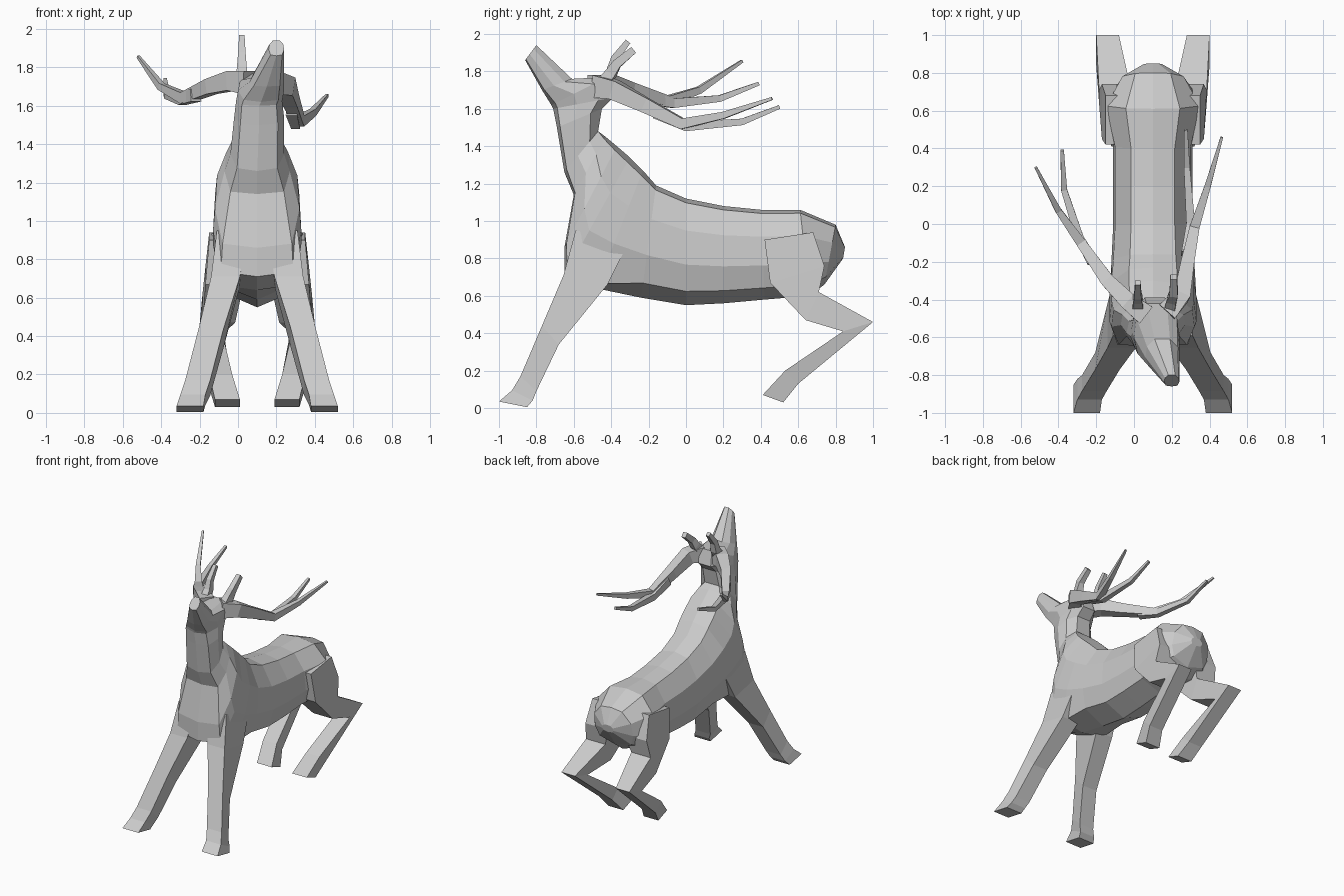
import bpy, bmesh
from mathutils import Vector

CX = 0.1  # the body's own mirror plane


def loft(name, rings):
    """Skin a list of equally sized point rings and cap both ends."""
    bm = bmesh.new()
    loops = [[bm.verts.new(p) for p in ring] for ring in rings]
    n = len(loops[0])
    for a, b in zip(loops, loops[1:]):
        for i in range(n):
            j = (i + 1) % n
            bm.faces.new((a[i], a[j], b[j], b[i]))
    bm.faces.new(loops[0])
    bm.faces.new(loops[-1][::-1])
    bmesh.ops.recalc_face_normals(bm, faces=bm.faces)
    me = bpy.data.meshes.new(name)
    bm.to_mesh(me)
    bm.free()
    ob = bpy.data.objects.new(name, me)
    bpy.context.collection.objects.link(ob)
    return ob


def section(a, b, cx, hw, shape):
    """Ring spanning point a to point b (y, z), with half width hw in x."""
    return [(cx + hw * w, a[0] + (b[0] - a[0]) * t, a[1] + (b[1] - a[1]) * t)
            for t, w in shape]


half = [(0.04, 0.55), (0.3, 0.95), (0.62, 1.0), (0.87, 0.82)]
BODY = [(0, 0)] + half + [(1, 0)] + [(t, -w) for t, w in reversed(half)]
neck_half = [(0.0, 0.45), (0.25, 0.9), (0.6, 1.0), (0.93, 0.75)]
NECK = [(0, 0)] + neck_half + [(1, 0)] + [(t, -w) for t, w in reversed(neck_half)]
CHEST = [(t, w) if t < 0.8 or t == 1 else (0.96, w) for t, w in BODY]
QUAD = [(0, -1), (0, 1), (1, 1), (1, -1)]

# Torso, neck and head: back point, belly/throat point, centre x, half width
torso = [
    ((0.85, 0.86), (0.84, 0.80), 0.1, 0.05),
    ((0.80, 0.98), (0.74, 0.66), 0.1, 0.17),
    ((0.61, 1.06), (0.66, 0.60), 0.1, 0.26),
    ((0.40, 1.06), (0.42, 0.58), 0.1, 0.21),
    ((0.20, 1.08), (0.20, 0.56), 0.1, 0.21),
    ((0.00, 1.12), (0.00, 0.55), 0.1, 0.21),
    ((-0.16, 1.19), (-0.24, 0.59), 0.1, 0.22),
]
chest = [
    ((-0.23, 1.27), (-0.48, 0.64), 0.1, 0.23),
    ((-0.30, 1.34), (-0.65, 0.71), 0.1, 0.23),
    ((-0.37, 1.40), (-0.65, 0.86), 0.1, 0.22),
    ((-0.43, 1.45), (-0.60, 1.14), 0.1, 0.17),
]
neck = [
    ((-0.47, 1.48), (-0.65, 1.26), 0.1, 0.14),
    ((-0.45, 1.60), (-0.69, 1.50), 0.11, 0.13),
    ((-0.39, 1.66), (-0.71, 1.60), 0.11, 0.12),
    ((-0.42, 1.77), (-0.72, 1.62), 0.12, 0.12),
    ((-0.61, 1.76), (-0.77, 1.70), 0.15, 0.09),
    ((-0.80, 1.94), (-0.86, 1.86), 0.2, 0.04),
]
loft("body_and_head", [section(*r, BODY) for r in torso]
     + [section(*r, CHEST) for r in chest]
     + [section(*r, NECK) for r in neck])

# Legs: front edge, rear edge, offset from body centre, half width
front_leg = [
    ((-0.59, 0.95), (-0.30, 0.90), 0.13, 0.08),
    ((-0.655, 0.71), (-0.42, 0.66), 0.165, 0.075),
    ((-0.77, 0.44), (-0.68, 0.34), 0.24, 0.065),
    ((-0.885, 0.17), (-0.80, 0.09), 0.31, 0.065),
    ((-0.93, 0.095), (-0.82, 0.04), 0.335, 0.065),
    ((-1.00, 0.035), (-0.85, 0.005), 0.35, 0.07),
]
hind_leg = [
    ((0.42, 0.90), (0.68, 0.94), 0.14, 0.11),
    ((0.45, 0.67), (0.74, 0.76), 0.17, 0.10),
    ((0.64, 0.47), (0.71, 0.62), 0.20, 0.085),
    ((0.84, 0.41), (1.00, 0.46), 0.24, 0.06),
    ((0.53, 0.20), (0.60, 0.13), 0.19, 0.06),
    ((0.41, 0.07), (0.52, 0.03), 0.155, 0.065),
]
for side, s in (("left", -1), ("right", 1)):
    for part, leg in (("front_leg", front_leg), ("hind_leg", hind_leg)):
        loft(f"{part}_{side}",
             [section(a, b, CX + s * off, hw, QUAD) for a, b, off, hw in leg])


def tine(name, path, r0, r1):
    """Tapered four-sided branch along a path."""
    pts = [Vector(p) for p in path]
    rings = []
    for i, p in enumerate(pts):
        d = (pts[min(i + 1, len(pts) - 1)] - pts[max(i - 1, 0)]).normalized()
        u = d.cross(Vector((0, 0, 1))).normalized()
        v = u.cross(d)
        r = r0 + (r1 - r0) * i / (len(pts) - 1)
        rings.append([p + r * (u * a + v * b * 1.1)
                      for a, b in ((-1, -1), (1, -1), (1, 1), (-1, 1))])
    loft(name, rings)


# Left antler
tine("antler_beam_left", [(0.06, -0.48, 1.72), (-0.03, -0.41, 1.73), (-0.14, -0.30, 1.70),
                          (-0.28, -0.10, 1.64), (-0.40, 0.07, 1.70), (-0.52, 0.30, 1.855)],
     0.055, 0.007)
tine("antler_rear_tine_left", [(-0.22, -0.2, 1.655), (-0.29, -0.07, 1.63), (-0.37, 0.18, 1.655),
                               (-0.38, 0.39, 1.735)], 0.03, 0.009)
tine("antler_brow_tine_left", [(0.02, -0.45, 1.73), (0.02, -0.40, 1.80), (0.02, -0.38, 1.87),
                               (0.02, -0.31, 1.96)], 0.03, 0.014)
# Right antler
tine("antler_beam_right", [(0.17, -0.47, 1.72), (0.25, -0.38, 1.70), (0.28, -0.22, 1.62),
                           (0.32, -0.02, 1.52), (0.39, 0.2, 1.565), (0.465, 0.46, 1.655)],
     0.055, 0.007)
tine("antler_rear_tine_right", [(0.28, -0.16, 1.58), (0.30, 0.0, 1.505), (0.28, 0.3, 1.53),
                                (0.275, 0.5, 1.61)], 0.03, 0.009)
tine("antler_brow_tine_right", [(0.19, -0.45, 1.73), (0.20, -0.40, 1.79), (0.21, -0.37, 1.84),
                                (0.21, -0.28, 1.915)], 0.03, 0.018)
